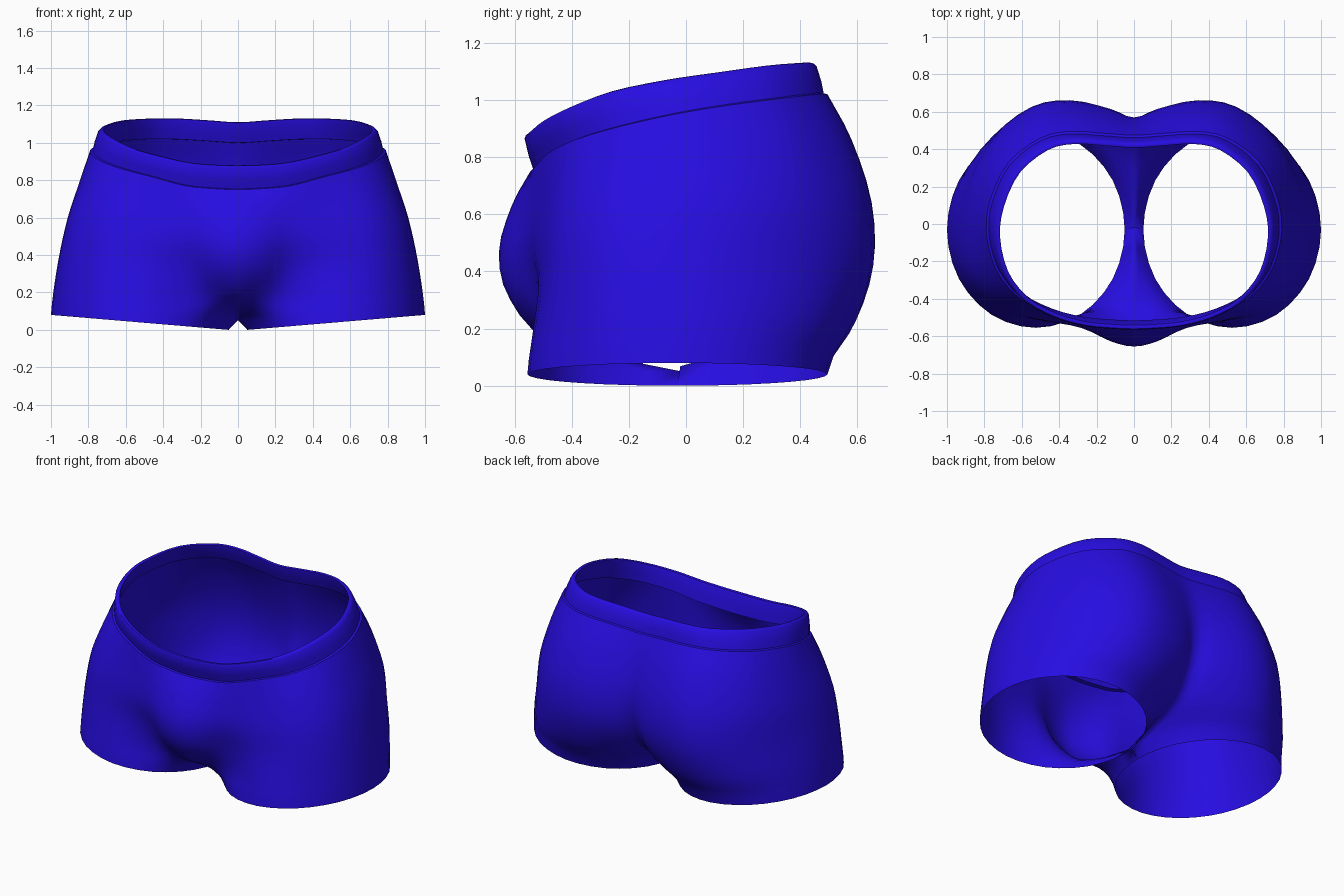
import bpy, bmesh, math
from mathutils import Vector

if "Cube" in bpy.data.objects:
    bpy.data.objects.remove(bpy.data.objects["Cube"])

SUB = 3  # subdivisions between control points

blue = bpy.data.materials.new("royal_blue")
blue.diffuse_color = (0.02, 0.004, 0.75, 1)
blue.use_nodes = True
blue.node_tree.nodes["Principled BSDF"].inputs["Base Color"].default_value = blue.diffuse_color

# Right-half cross sections, front centre -> side -> back centre (x, y)
WAIST = [(0, -.545), (.13, -.54), (.28, -.525), (.45, -.48), (.62, -.39), (.74, -.24), (.79, -.04),
         (.765, .14), (.67, .33), (.5, .46), (.34, .495), (.16, .485), (0, .475)]
HIP = [(0, -.61), (.13, -.59), (.28, -.545), (.46, -.495), (.67, -.415), (.8, -.255), (.84, -.035),
       (.81, .18), (.71, .385), (.52, .54), (.34, .58), (.15, .555), (0, .53)]
SEAT = [(0, -.655), (.13, -.625), (.28, -.555), (.48, -.515), (.72, -.44), (.87, -.27), (.905, -.03),
        (.865, .22), (.74, .45), (.54, .61), (.34, .65), (.13, .61), (0, .57)]
THIGH = [(0, -.615), (.13, -.58), (.27, -.51), (.5, -.515), (.74, -.455), (.905, -.28), (.95, -.03),
         (.89, .235), (.75, .47), (.55, .625), (.34, .655), (.12, .6), (0, .53)]
LOW = [(0, -.46), (.1, -.46), (.26, -.475), (.51, -.535), (.75, -.47), (.925, -.285), (.98, -.03),
       (.92, .235), (.76, .465), (.54, .585), (.32, .58), (.11, .48), (0, .38)]
WAIST_Z = [.75, .755, .77, .815, .86, .905, .95, .98, 1.005, 1.02, 1.02, 1.01, 1.0]
RIM_Z = [.88, .883, .895, .93, .975, 1.03, 1.07, 1.095, 1.12, 1.13, 1.13, 1.12, 1.11]

# Leg opening: tilted ellipse; crotch ring just above it, pinched to the centre seam
HEM = []
for k in range(13):
    a = math.pi + k * math.pi / 6
    HEM.append((.525 + .475 * math.cos(a), -.03 + .525 * math.sin(a)))
CROTCH = [(h[0] * .75 + l[0] * .25, h[1] * .75 + l[1] * .25) for h, l in zip(HEM, LOW)]
CROTCH[0] = CROTCH[12] = (0, -.02)


def catmull(p0, p1, p2, p3, t):
    return .5 * (2 * p1 + (p2 - p0) * t + (2 * p0 - 5 * p1 + 4 * p2 - p3) * t * t
                 + (3 * p1 - p0 - 3 * p2 + p3) * t ** 3)


def spline(pts, before, after):
    ext = [before] + pts + [after]
    out = [catmull(*ext[i:i + 4], s / SUB) for i in range(len(pts) - 1) for s in range(SUB)]
    return out + [pts[-1]]


def flip(p):
    return Vector((-p.x, p.y, p.z))


def smooth_ring(pts, closed=False):
    if closed:
        return spline(pts, pts[-2], pts[1])
    return spline(pts, flip(pts[1]), flip(pts[-2]))


def ring_at(xy, v):
    # v runs from 0 at the hem to 1 at the waist line
    pts = []
    for p, h, w in zip(xy, HEM, WAIST_Z):
        low = .08 * (h[0] - .05) / .95
        pts.append(Vector((p[0], p[1], low + v * (w - low))))
    return smooth_ring(pts, v < .1)


def make_part(name, rows):
    # Skin a grid of rows and mirror it to the other side
    bm = bmesh.new()
    grid = [[bm.verts.new(p) for p in row] for row in rows]
    for a, b in zip(grid, grid[1:]):
        for c in range(len(a) - 1):
            bm.faces.new((a[c], b[c], b[c + 1], a[c + 1]))
    bmesh.ops.remove_doubles(bm, verts=bm.verts, dist=.0005)
    mesh = bpy.data.meshes.new(name)
    bm.to_mesh(mesh)
    bm.free()
    mesh.materials.append(blue)
    ob = bpy.data.objects.new(name, mesh)
    bpy.context.collection.objects.link(ob)
    mod = ob.modifiers.new("mirror", 'MIRROR')
    mod.merge_threshold = .001
    bpy.ops.object.select_all(action='DESELECT')
    ob.select_set(True)
    bpy.context.view_layer.objects.active = ob
    bpy.ops.object.shade_smooth_by_angle(angle=math.radians(45))


# Shorts body: smooth skin from waist to crotch, then a short straight hem
rings = [ring_at(xy, v) for xy, v in
         ((WAIST, 1), (HIP, .84), (SEAT, .62), (THIGH, .4), (LOW, .2), (CROTCH, .068))]
columns = [spline(list(col), 2 * col[0] - col[1], 2 * col[-1] - col[-2]) for col in zip(*rings)]
body_rows = [list(r) for r in zip(*columns)]
body_rows.append(ring_at(HEM, 0))
make_part("shorts_body", body_rows)

# Waistband: thick strip with a rounded top, leaning inward at the sides and back
lower = smooth_ring([Vector((x, y, z)) for (x, y), z in zip(WAIST, WAIST_Z)])
upper = smooth_ring([Vector((x * .94, y * .985 - .033, z)) for (x, y), z in zip(WAIST, RIM_Z)])
ext = [flip(lower[1])] + lower + [flip(lower[-2])]
normals = []
for a, b in zip(ext, ext[2:]):
    t = b - a
    normals.append(Vector((t.y, -t.x, 0)).normalized())
PROFILE = [(0, 0), (.012, .03), (.005, .4), (.002, .88), (.009, .98), (.019, 1),
           (.028, .97), (.031, .85), (.032, .4), (.03, 0), (0, -.01)]  # (inset, height)
band_rows = [[lo.lerp(up, h) - n * inset for lo, up, n in zip(lower, upper, normals)]
             for inset, h in PROFILE]
make_part("waistband", band_rows[::-1])
